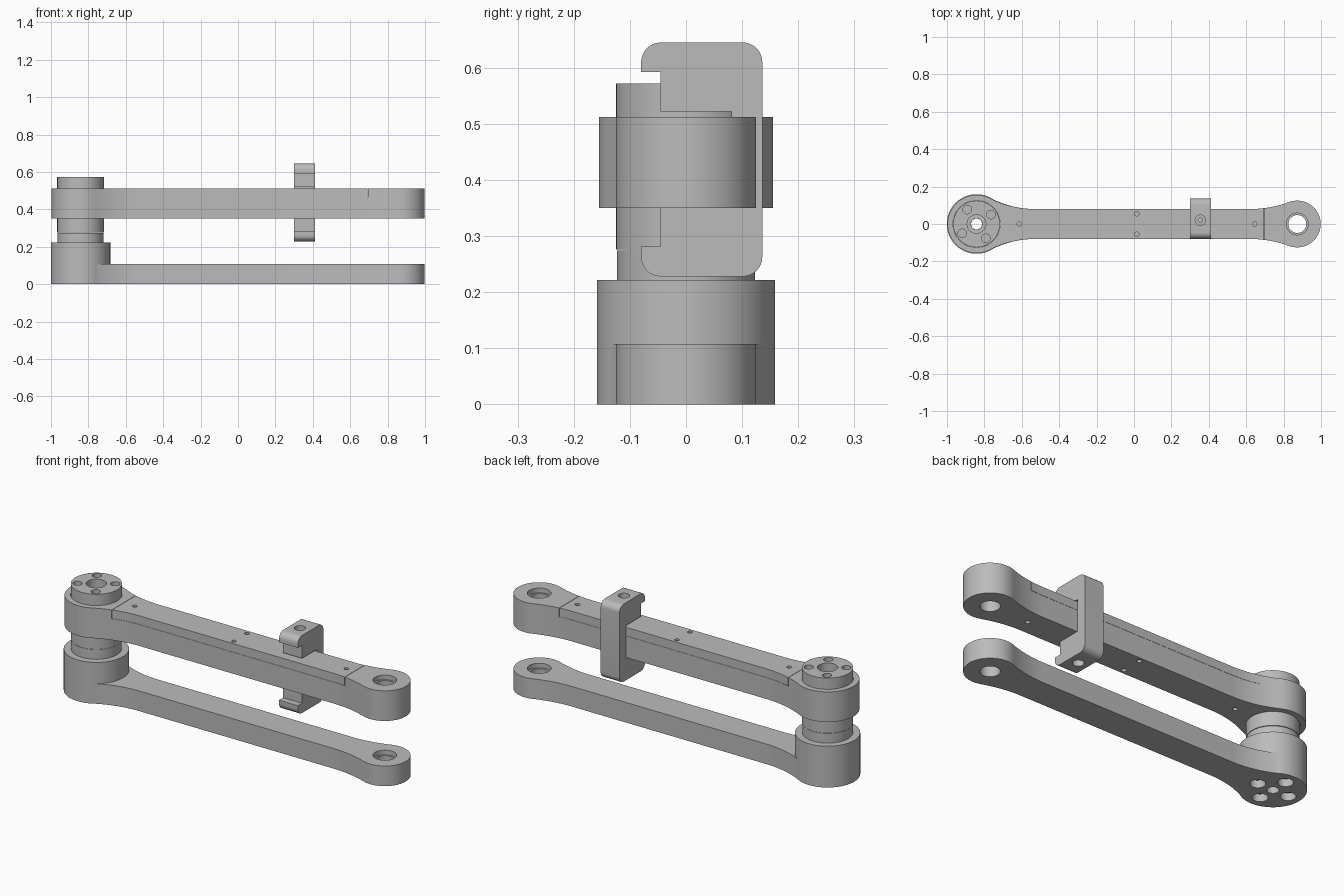
import bpy, bmesh
from math import sin, cos, pi, atan2, sqrt, radians
from mathutils import Matrix

if "Cube" in bpy.data.objects:
    bpy.data.objects.remove(bpy.data.objects["Cube"])

grey = bpy.data.materials.new("machined_grey")
grey.use_nodes = True
colour = (0.5, 0.5, 0.5, 1)
grey.diffuse_color = colour
grey.node_tree.nodes["Principled BSDF"].inputs["Base Color"].default_value = colour

BIG, SMALL = -0.842, 0.873      # joint centres along x
HALF = 0.08                     # half width of the beam
END_R = 0.125


def prism(name, points, low, high, axis="z"):
    """Extrude a 2D outline along z, or a (y, z) outline along x."""
    bm = bmesh.new()
    put = (lambda p: (p[0], p[1], low)) if axis == "z" else (lambda p: (low, p[0], p[1]))
    face = bm.faces.new([bm.verts.new(put(p)) for p in points])
    moved = bmesh.ops.extrude_face_region(bm, geom=[face])["geom"]
    step = (0, 0, high - low) if axis == "z" else (high - low, 0, 0)
    bmesh.ops.translate(bm, vec=step, verts=[v for v in moved if isinstance(v, bmesh.types.BMVert)])
    bmesh.ops.recalc_face_normals(bm, faces=bm.faces)
    mesh = bpy.data.meshes.new(name)
    bm.to_mesh(mesh)
    bm.free()
    mesh.materials.append(grey)
    obj = bpy.data.objects.new(name, mesh)
    bpy.context.collection.objects.link(obj)
    return obj


def arc(cx, cy, r, start, end, n):
    return [(cx + r * cos(start + (end - start) * i / n),
             cy + r * sin(start + (end - start) * i / n)) for i in range(n + 1)]


def cylinder(name, x, y, r, low, high, n=64):
    return prism(name, arc(x, y, r, 0, 2 * pi, n)[:-1], low, high)


def box(name, x0, x1, y, low, high):
    return prism(name, [(x0, -y), (x1, -y), (x1, y), (x0, y)], low, high)


def boolean(obj, cutter, operation="DIFFERENCE"):
    bpy.ops.object.select_all(action="DESELECT")
    bpy.context.view_layer.objects.active = obj
    obj.select_set(True)
    mod = obj.modifiers.new("cut", "BOOLEAN")
    mod.operation, mod.solver, mod.object = operation, "EXACT", cutter
    bpy.ops.object.modifier_apply(modifier=mod.name)
    bpy.data.objects.remove(cutter)


def drill(obj, x, y, r, low, high, n=32):
    boolean(obj, cylinder("drill", x, y, r, low, high, n))


def fillet(cx, r, tangent_x):
    """Concave arc from the joint circle to the beam edge at tangent_x."""
    d = tangent_x - cx
    big_r = (d * d + HALF ** 2 - r * r) / (2 * (r - HALF))
    return arc(tangent_x, HALF + big_r, big_r,
               atan2(-HALF - big_r, -d), -pi / 2, 10)


def arm_outline(r):
    left = fillet(BIG, r, -0.53)
    right = fillet(SMALL, END_R, 0.62)[::-1]
    a = atan2(left[0][1], left[0][0] - BIG)
    b = atan2(right[-1][1], right[-1][0] - SMALL)
    upper = arc(BIG, 0, r, pi, a, 24)[:-1] + left + right + arc(SMALL, 0, END_R, b, 0, 24)[1:]
    return upper + [(x, -y) for x, y in reversed(upper[1:-1])]


def bolt_circle(obj, r, turn, low, high):
    for k in range(4):
        a = turn + k * pi / 2
        drill(obj, BIG + 0.092 * cos(a), 0.092 * sin(a), r, low, high)


def end_bearing(obj, low, high):
    drill(obj, SMALL, 0, 0.048, low - 0.1, high + 0.1, 48)
    drill(obj, SMALL, 0, 0.058, high - 0.025, high + 0.1, 48)


# Lower arm with its tall motor hub
lower = prism("lower_arm", arm_outline(0.158), 0, 0.108)
boolean(lower, cylinder("hub", BIG, 0, 0.159, 0, 0.222, 96), "UNION")
end_bearing(lower, 0, 0.108)
drill(lower, BIG, 0, 0.029, -0.1, 0.4)
bolt_circle(lower, 0.037, 0, -0.1, 0.04)

# Rotating column between and through the arms
collar = cylinder("shaft_collar", BIG, 0, 0.123, 0.222, 0.274, 96)
drill(collar, BIG, 0, 0.03, 0, 0.5)
shaft = cylinder("joint_shaft", BIG, 0, 0.1245, 0.276, 0.572, 96)
drill(shaft, BIG, 0, 0.03, 0, 1)
drill(shaft, BIG, 0, 0.05, 0.51, 1)
bolt_circle(shaft, 0.023, radians(33), 0.5, 1)

# Upper arm: body with a recess, and the cover that fills it
LOW, SEAM, HIGH = 0.35, 0.465, 0.512
upper = prism("upper_arm", arm_outline(0.155), LOW, HIGH)
boolean(upper, box("recess", -0.68, 0.695, 0.3, SEAM, 0.8))
drill(upper, BIG, 0, 0.1255, 0, 1, 96)
end_bearing(upper, LOW, HIGH)
cover = prism("arm_cover", arm_outline(0.155), SEAM + 0.001, HIGH)
boolean(cover, box("cover_limit", -0.678, 0.693, 0.3, 0.4, 0.8), "INTERSECT")
drill(cover, BIG, 0, 0.1255, 0, 1, 96)

# Screw holes through the cover and body
for x, y in [(-0.613, 0), (0.645, 0), (0.015, 0.055), (0.015, -0.055), (0.355, 0.02)]:
    for part in (cover, upper):
        drill(part, x, y, 0.012, 0.2, 0.8, 20)

# C-shaped clip gripping the upper arm
MID = 0.4365
half = ([(0.081, 0.522), (-0.045, 0.522), (-0.045, 0.592), (-0.08, 0.592)]
        + arc(-0.045, 0.61, 0.035, pi, pi / 2, 8)
        + arc(0.101, 0.61, 0.035, pi / 2, 0, 8))
profile = half + [(y, 2 * MID - z) for y, z in reversed(half)]
clip = prism("arm_clip", profile, 0.3, 0.412, "x")
drill(clip, 0.355, 0.02, 0.028, 0, 1)

# Smooth the round walls, keep the machined edges sharp
for obj in (lower, collar, shaft, upper, cover, clip):
    bpy.ops.object.select_all(action="DESELECT")
    bpy.context.view_layer.objects.active = obj
    obj.select_set(True)
    bpy.ops.object.shade_smooth_by_angle(angle=radians(30))
